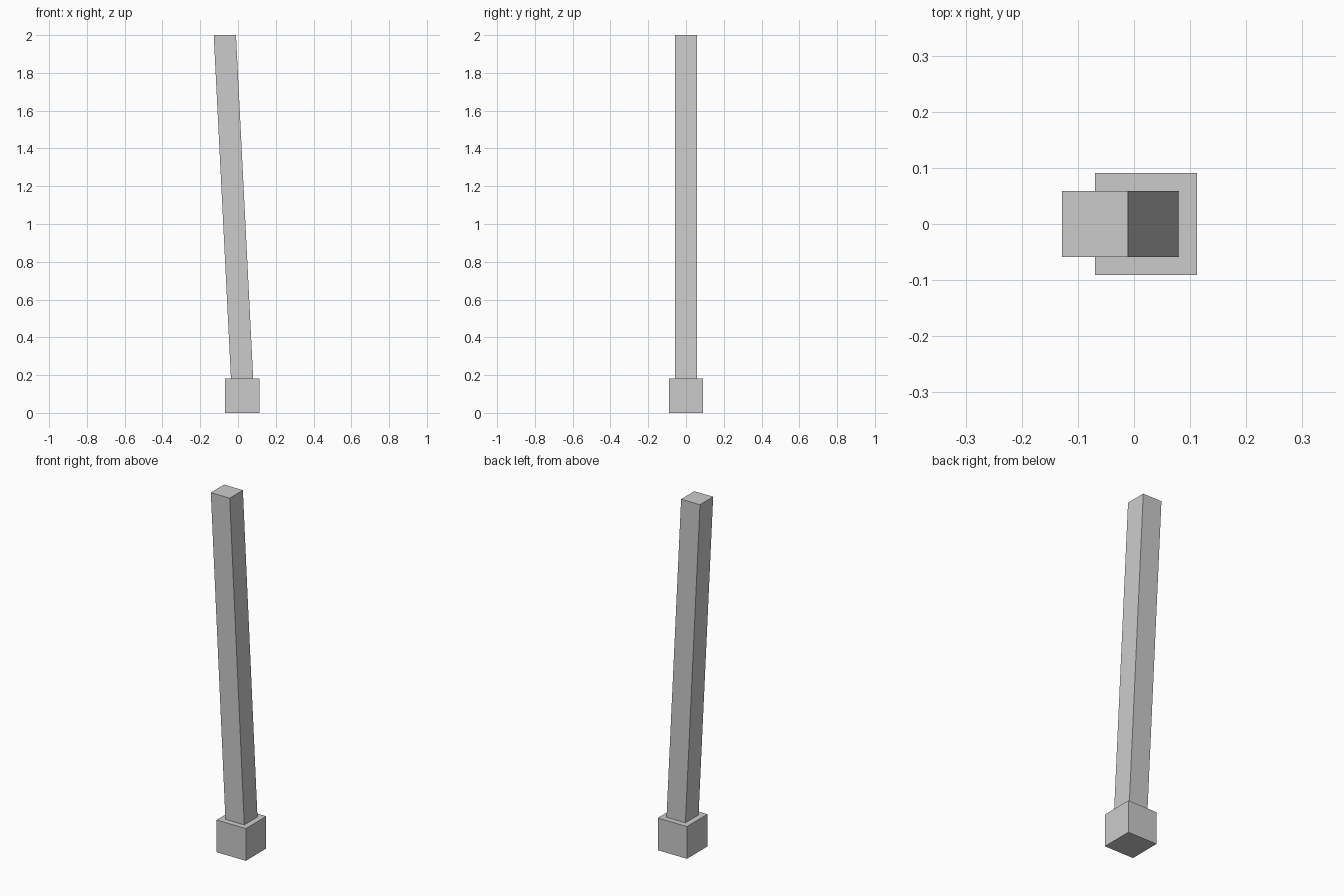
import bpy, bmesh
from mathutils import Matrix, Vector

if "Cube" in bpy.data.objects:
    bpy.data.objects.remove(bpy.data.objects["Cube"])

S = 0.182            # base cube edge
BASE_X = 0.0215      # base centre in x
SHIFT = -0.091       # sideways lean of the post top

bm = bmesh.new()

# Square base block standing on the ground
bmesh.ops.create_cube(bm, size=S, matrix=Matrix.Translation((BASE_X, 0, S / 2)))

# Post footprint inset into the top of the base
bm.faces.ensure_lookup_table()
top = max(bm.faces, key=lambda f: f.calc_center_median().z)
bmesh.ops.inset_region(bm, faces=[top], thickness=S / 4)

# Leaning post pulled up out of the footprint
result = bmesh.ops.extrude_discrete_faces(bm, faces=[top])
bmesh.ops.translate(bm, verts=result["faces"][0].verts, vec=Vector((SHIFT, 0, 2 - S)))
bmesh.ops.recalc_face_normals(bm, faces=bm.faces)

mesh = bpy.data.meshes.new("leaning_post")
bm.to_mesh(mesh)
bm.free()
post = bpy.data.objects.new("leaning_post", mesh)
bpy.context.collection.objects.link(post)
